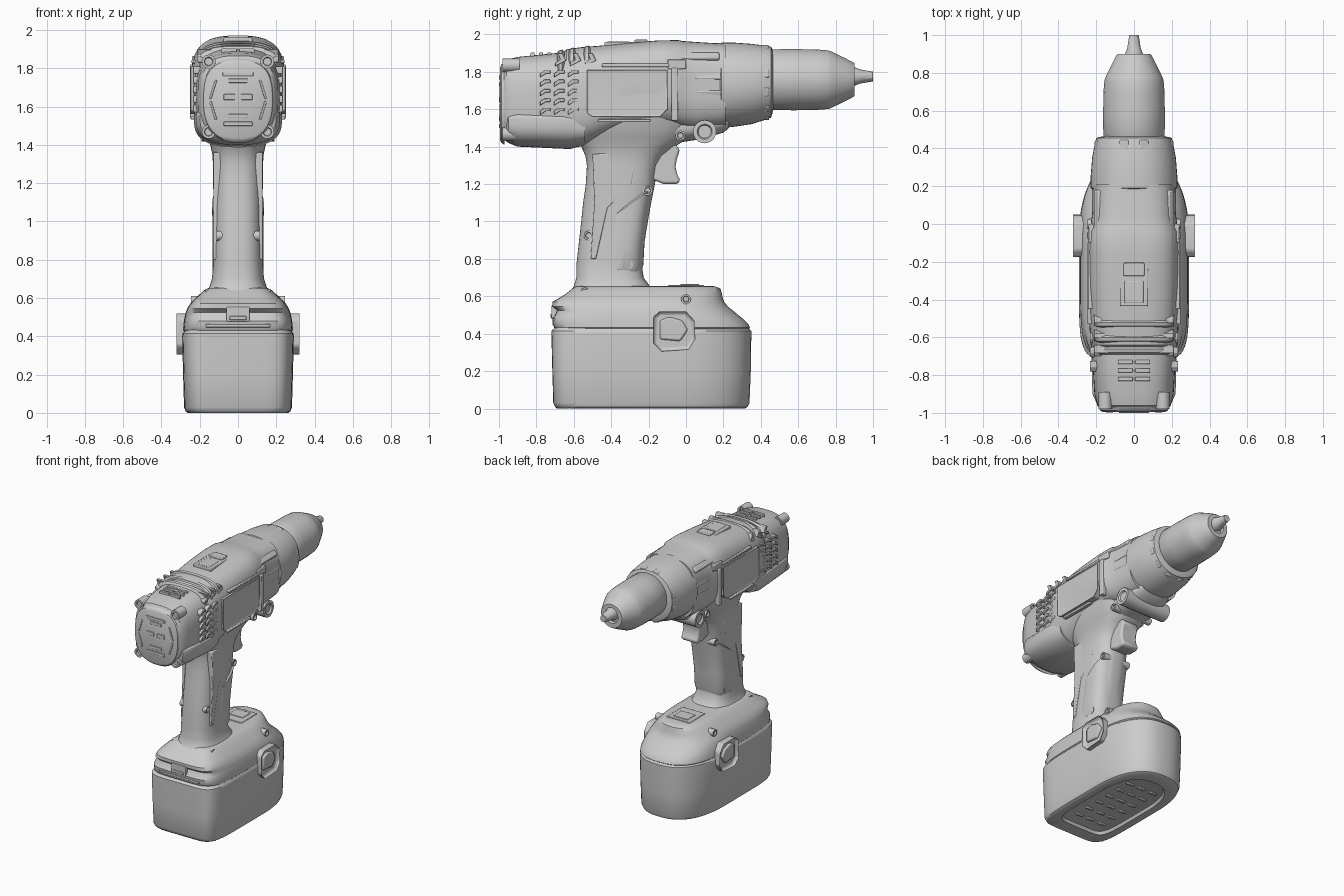
import bpy, bmesh, math
from mathutils import Matrix, Vector, Euler


def finish(name, bm, bevel=0, mirror=False):
    bmesh.ops.recalc_face_normals(bm, faces=bm.faces[:])
    me = bpy.data.meshes.new(name)
    bm.to_mesh(me)
    bm.free()
    ob = bpy.data.objects.new(name, me)
    bpy.context.collection.objects.link(ob)
    if bevel:
        m = ob.modifiers.new("bevel", 'BEVEL')
        m.width, m.segments, m.limit_method = bevel, 2, 'ANGLE'
    if mirror:
        ob.modifiers.new("mirror", 'MIRROR')
    return ob


def loft(name, axis, stations, n=(3, 3), f=0.5, seg=56):
    """Superellipse sections (pos, half width, low, high[, slope]) along y or z."""
    bm = bmesh.new()
    rings = []
    for pos, hw, lo, hi, *slope in stations:
        mid, ring = lo + (hi - lo) * f, []
        for i in range(seg):
            t = 2 * math.pi * (i + 0.5) / seg
            c, s = math.cos(t), math.sin(t)
            e = 2 / (n[1] if s > 0 else n[0])
            x = hw * math.copysign(abs(c) ** e, c)
            v = mid + (hi - mid if s > 0 else mid - lo) * math.copysign(abs(s) ** e, s)
            p = pos + (slope[0] * (v - mid) if slope else 0)
            ring.append(bm.verts.new((x, p, v) if axis == 'y' else (x, v, p)))
        rings.append(ring)
    for a, b in zip(rings, rings[1:]):
        for i in range(seg):
            j = (i + 1) % seg
            bm.faces.new((a[i], a[j], b[j], b[i]))
    bm.faces.new(rings[0])
    bm.faces.new(rings[-1])
    return finish(name, bm)


def plates(name, outlines, x0, x1, bevel=0.006, mirror=True, inset=0, depth=0.0):
    """Extrude (y, z) outlines from x0 to x1, optionally dishing the outer face."""
    bm = bmesh.new()
    for pts in outlines:
        a = [bm.verts.new((x0, *p)) for p in pts]
        b = [bm.verts.new((x1, *p)) for p in pts]
        bm.faces.new(a)
        outer = bm.faces.new(b)
        for i in range(len(a)):
            j = (i + 1) % len(a)
            bm.faces.new((a[i], a[j], b[j], b[i]))
        if inset:
            bmesh.ops.inset_region(bm, faces=[outer], thickness=inset)
            inner = bmesh.ops.inset_region(bm, faces=[outer], thickness=0.008)
            bmesh.ops.translate(bm, verts=outer.verts[:], vec=(-depth, 0, 0))
    return finish(name, bm, bevel, mirror)


def boxes(name, items, bevel=0.004, mirror=False):
    """Items are (location, size[, rotation about y])."""
    bm = bmesh.new()
    for loc, size, *rot in items:
        r = Euler((0, rot[0] if rot else 0, 0)).to_matrix().to_4x4()
        mat = Matrix.Translation(loc) @ r @ Matrix.Diagonal((*size, 1))
        bmesh.ops.create_cube(bm, size=1, matrix=mat)
    return finish(name, bm, bevel, mirror)


def pins(name, items, axis, mirror=False):
    """Round pins (location, radius, length) with a dished socket in both ends."""
    bm = bmesh.new()
    for loc, r, length in items:
        rot = Vector((0, 0, 1)).rotation_difference(Vector(axis)).to_matrix().to_4x4()
        res = bmesh.ops.create_cone(bm, cap_ends=True, segments=20, radius1=r, radius2=r,
                                    depth=length, matrix=Matrix.Translation(loc) @ rot)
        caps = {fc for v in res["verts"] for fc in v.link_faces if len(fc.verts) > 4}
        for fc in caps:
            nrm = fc.normal.copy() if fc.normal.length else Vector(axis)
            fc.normal_update()
            nrm = fc.normal.copy()
            bmesh.ops.inset_region(bm, faces=[fc], thickness=r * 0.35)
            bmesh.ops.inset_region(bm, faces=[fc], thickness=r * 0.1)
            bmesh.ops.translate(bm, verts=fc.verts[:], vec=-nrm * min(0.012, length * 0.2))
    return finish(name, bm, 0, mirror)


# Battery pack with recessed underside
loft("battery_pack", 'z', [
    (.022, .195, -.57, .20), (.02, .20, -.58, .21), (0, .21, -.59, .22), (0, .262, -.69, .315),
    (.008, .274, -.70, .33), (.03, .282, -.71, .34), (.20, .287, -.715, .347), (.40, .292, -.72, .35),
    (.415, .29, -.72, .35), (.422, .284, -.712, .342), (.432, .28, -.70, .335)], n=(7, 2.5), f=.58)
boxes("battery_base_ribs", [((x, y, .016), (.06, .02, .014)) for x in (-.1, 0, .1)
                            for y in (-.47, -.36, -.25, -.14, -.03, .08)])
pins("battery_base_screws", [((x, y, .008), .022, .014) for x in (-.225, .225) for y in (-.62, .08)], (0, 0, 1))

# Tool foot above the battery, with rear catch and side latches
loft("tool_foot", 'z', [
    (.425, .28, -.70, .335), (.432, .287, -.705, .342), (.45, .286, -.712, .335), (.48, .283, -.715, .305),
    (.50, .279, -.70, .28), (.525, .273, -.69, .25), (.545, .266, -.715, .225), (.57, .25, -.715, .205),
    (.59, .232, -.68, .197), (.615, .205, -.64, .192), (.64, .178, -.61, .185), (.652, .155, -.59, .16),
    (.655, .13, -.57, .14)], n=(6, 2.6), f=.58)
boxes("foot_top_panel", [((0, 0, .652), (.19, .19, .018)), ((0, .02, .66), (.12, .1, .012))])
boxes("rear_catch", [((0, -.695, .515), (.12, .05, .075)), ((0, -.715, .495), (.09, .02, .02)),
                     ((0, -.70, .455), (.34, .03, .016))])
plates("battery_latch", [[(-.175, .35), (-.175, .49), (-.14, .52), (.0, .52), (.045, .47),
                          (.05, .37), (.015, .315), (-.13, .305)]], .24, .322, .012, inset=.022, depth=.022)
plates("latch_button", [[(-.14, .37), (-.14, .47), (-.09, .49), (-.02, .47), (.01, .42), (-.03, .36)]],
       .25, .316, .01)

# Handle and front grip
loft("handle", 'z', [
    (.58, .22, -.67, -.08), (.62, .175, -.625, -.15), (.65, .153, -.602, -.19), (.70, .136, -.586, -.226),
    (.78, .13, -.585, -.238), (.95, .128, -.566, -.212), (1.1, .128, -.55, -.186), (1.2, .13, -.536, -.166),
    (1.3, .131, -.53, -.15), (1.35, .134, -.538, -.12), (1.40, .145, -.56, -.06), (1.45, .165, -.60, .02),
    (1.5, .185, -.62, .05), (1.58, .20, -.62, .1)], n=(2.6, 2.7))
loft("front_grip", 'z', [
    (.73, .12, -.43, -.24, .0), (.745, .132, -.47, -.228, .2), (.85, .134, -.47, -.22, .5),
    (.97, .134, -.45, -.198, .7), (1.09, .135, -.43, -.176, .72), (1.10, .125, -.42, -.186, .72)], n=(3, 2.7))
plates("grip_side_band", [[(-.50, 1.36), (-.36, 1.37), (-.27, 1.31), (-.29, 1.2), (-.42, 1.07), (-.48, .80),
                           (-.51, .80), (-.49, 1.1)]], .08, .129, .006)
plates("trigger", [[(-.22, 1.41), (-.05, 1.41), (-.033, 1.38), (-.05, 1.33), (-.056, 1.29), (-.046, 1.25),
                    (-.03, 1.22), (-.045, 1.2), (-.12, 1.2), (-.22, 1.24)]], -.068, .068, .014, False)

# Motor housing
loft("motor_housing", 'y', [
    (-.99, .15, 1.47, 1.80), (-.98, .175, 1.445, 1.83), (-.96, .195, 1.425, 1.865), (-.90, .21, 1.41, 1.88),
    (-.70, .222, 1.40, 1.90), (-.655, .223, 1.395, 1.902), (-.64, .23, 1.395, 1.92), (-.56, .235, 1.40, 1.932),
    (-.46, .24, 1.44, 1.94), (-.33, .243, 1.49, 1.953), (-.15, .243, 1.51, 1.968), (-.04, .24, 1.50, 1.97),
    (-.02, .232, 1.49, 1.965), (.05, .222, 1.48, 1.96), (.21, .218, 1.50, 1.95)], n=(3, 3))
loft("lower_bumper", 'y', [(-.975, .15, 1.45, 1.54), (-.95, .198, 1.42, 1.57), (-.90, .22, 1.40, 1.58),
                           (-.62, .229, 1.387, 1.57), (-.54, .215, 1.41, 1.54)], n=(2.6, 6), f=.75)
for k, y in enumerate((-.67, -.61, -.53)):
    loft(f"housing_ridge_{k}", 'y', [(y - .02, .19, 1.72, 1.90 + k * .011), (y - .01, .205, 1.72, 1.914 + k * .011),
                                     (y + .008, .205, 1.72, 1.919 + k * .011), (y + .02, .19, 1.72, 1.91 + k * .011)])
# Side panels, seams and vents
plates("side_panel", [[(-.53, 1.58), (-.50, 1.56), (-.14, 1.56), (-.10, 1.6), (-.10, 1.81), (-.53, 1.81)]],
       .2, .247, .006, inset=.012, depth=.005)
boxes("panel_trim", [((.228, -.27, 1.835), (.03, .36, .018)), ((.232, -.33, 1.54), (.03, .28, .018)),
                     ((.232, -.06, 1.68), (.036, .035, .28)), ((.222, -.05, 1.84), (.036, .1, .05))], .005, True)
plates("side_vents", [[(y, z), (y + .03, z + .02), (y + .055, z + .02), (y + .055, z + .038),
                       (y + .022, z + .038), (y, z + .022)]
                      for y in (-.78, -.705, -.63) for z in (1.57, 1.62, 1.67, 1.72, 1.77)], .19, .234, .003)
plates("upper_vents", [[(y, 1.83), (y + .06, 1.86), (y + .04, 1.9), (y + .015, 1.9), (y + .028, 1.866), (y, 1.85)]
                       for y in (-.70, -.62, -.54)], .12, .212, .003)
boxes("top_vents", [((x, y, 1.888), (.08, .022, .03)) for x in (-.046, .046) for y in (-.82, -.775, -.73)])

# Rear cap with vents and corner screws
loft("rear_cap", 'y', [(-.97, .185, 1.41, 1.85), (-.987, .18, 1.42, 1.84), (-.994, .168, 1.435, 1.825)], n=(2.4, 2.8))
boxes("rear_vents", [((0, -.992, 1.77), (.16, .016, .022)), ((0, -.992, 1.735), (.10, .016, .022)),
                     ((-.045, -.992, 1.65), (.06, .016, .03)), ((.045, -.992, 1.65), (.06, .016, .03)),
                     ((0, -.992, 1.55), (.10, .016, .022)), ((0, -.992, 1.51), (.15, .016, .022)),
                     ((-.13, -.992, 1.69), (.012, .012, .1), .3), ((.13, -.992, 1.69), (.012, .012, .1), -.3),
                     ((-.13, -.992, 1.58), (.012, .012, .1), -.3), ((.13, -.992, 1.58), (.012, .012, .1), .3)], .003)
pins("rear_screws", [((.153, -.935, 1.835), .036, .09), ((.153, -.935, 1.468), .036, .09)], (0, 1, 0), True)

# Speed selector on top
boxes("speed_selector", [((0, -.315, 1.945), (.15, .24, .03)), ((0, -.24, 1.958), (.11, .07, .028)),
                         ((0, -.36, 1.958), (.10, .12, .01))], .008)

# Gear case, torque ring, chuck
loft("trigger_housing", 'y', [(-.2, .13, 1.40, 1.6), (-.05, .15, 1.42, 1.6), (.08, .16, 1.44, 1.6),
                              (.2, .14, 1.475, 1.6), (.23, .12, 1.50, 1.6)], n=(2.6, 3))
ring = [2 * math.pi * (i + .5) / 12 for i in range(12)]
boxes("gear_case_ribs", [((.205 * math.sin(a), .12, 1.73 + .205 * math.cos(a)), (.055, .14, .04), a)
                         for a in ring if abs(a - math.pi) > .6], .006)
boxes("gear_case_rails", [((.18, .07, 1.87), (.045, .22, .06), .75)], .01, True)
loft("torque_ring", 'y', [(.18, .215, 1.515, 1.945), (.19, .23, 1.50, 1.957), (.25, .23, 1.505, 1.957),
                          (.35, .222, 1.52, 1.95), (.43, .207, 1.545, 1.94), (.455, .20, 1.555, 1.935),
                          (.46, .185, 1.57, 1.925), (.465, .16, 1.595, 1.91)], n=(2.1, 2.2))
boxes("torque_ring_grips", [((.196 * math.sin(a), .37, 1.742 + .188 * math.cos(a)), (.05, .15, .03), a)
                            for a in ring], .008)
loft("chuck", 'y', [(y, r, 1.758 - r, 1.758 + r) for y, r in (
    (.44, .15), (.465, .163), (.58, .164), (.70, .162), (.76, .157), (.775, .152), (.80, .14), (.85, .116),
    (.89, .095), (.90, .088), (.90, .055), (.88, .05))], n=(2, 2), seg=40)
loft("drill_bit", 'y', [(y, r, 1.775 - r, 1.775 + r) for y, r in ((.87, .05), (.90, .05), (.93, .038), (1.0, .026))],
     n=(2, 2), seg=10)

# Direction button and body screws running through both sides
pins("direction_button", [((0, .1, 1.48), .062, .38)], (1, 0, 0))
pins("body_screws", [((0, y, z), .026, 2 * x) for y, z, x in (
    (-.54, .62, .17), (0, .585, .245), (-.31, .77, .127), (-.52, .925, .112), (-.205, 1.165, .115),
    (-.03, 1.46, .165))], (1, 0, 0))

# Smooth shading with sharp edges kept
for ob in bpy.context.scene.objects:
    ob.select_set(True)
    bpy.context.view_layer.objects.active = ob
bpy.ops.object.shade_smooth_by_angle(angle=math.radians(35))
